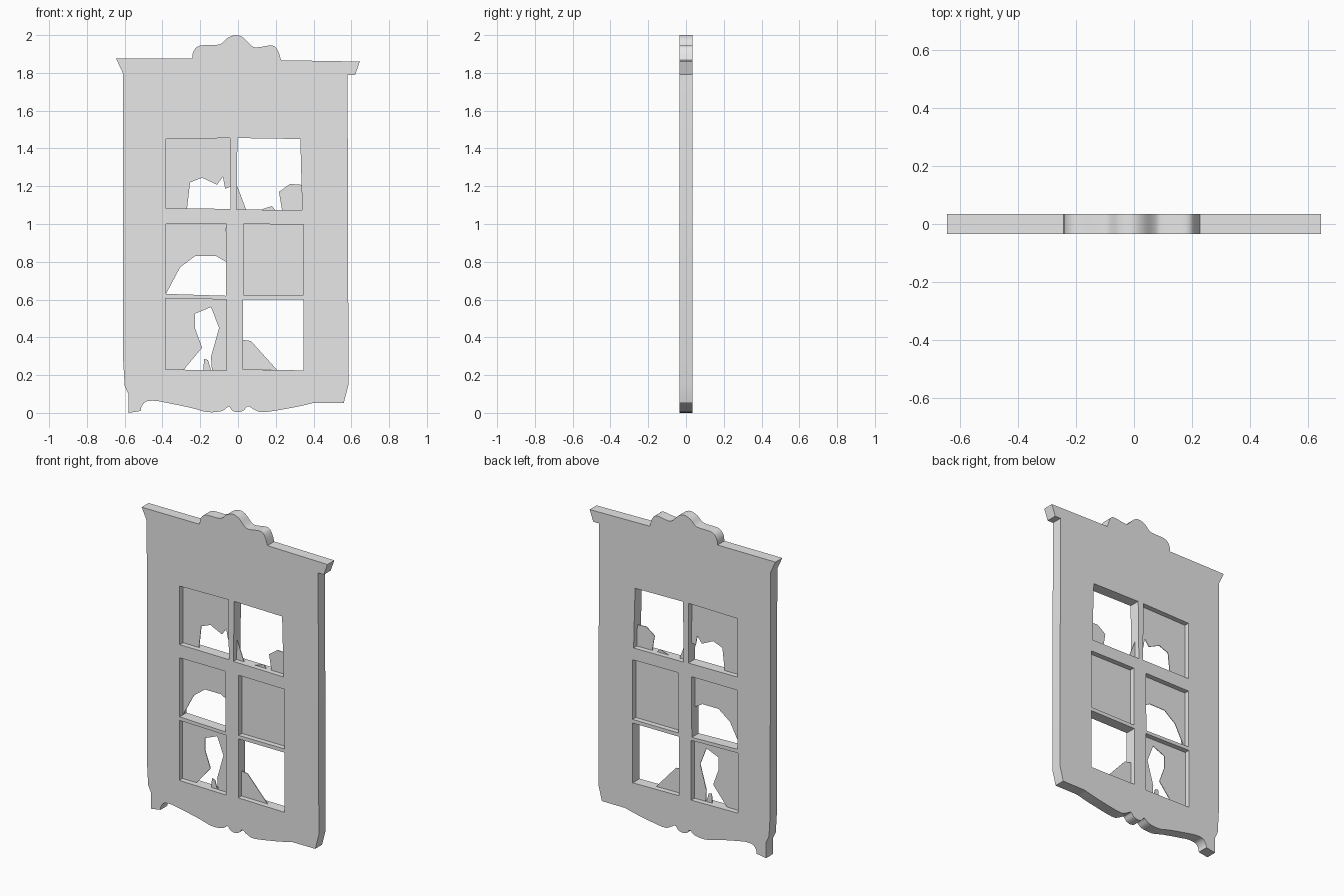
import bpy
import bmesh
import math
from mathutils import Matrix, Vector

default_cube = bpy.data.objects.get("Cube")
if default_cube:
    bpy.data.objects.remove(default_cube, do_unlink=True)

HALF_DEPTH = 0.034
GLASS_HALF_DEPTH = 0.002


def make_material(name, colour):
    material = bpy.data.materials.new(name)
    material.use_nodes = True
    material.diffuse_color = colour
    material.node_tree.nodes["Principled BSDF"].inputs["Base Color"].default_value = colour
    return material


def smooth_path(points, steps=4):
    """Catmull-Rom curve through the points, end points included."""
    pts = [Vector(p) for p in points]
    pts = [pts[0]] + pts + [pts[-1]]
    result = []
    for before, start, end, after in zip(pts, pts[1:], pts[2:], pts[3:]):
        tangent_in = (end - before) / 2
        tangent_out = (after - start) / 2
        for i in range(steps):
            t = i / steps
            ease = t * t * (3 - 2 * t)
            pull_in = t * (1 - t) ** 2
            pull_out = t * t * (t - 1)
            result.append(start.lerp(end, ease) + tangent_in * pull_in + tangent_out * pull_out)
    return result + [pts[-1]]


def make_panel(name, loops, half_depth, material):
    """Upright slab from a filled outline; loops inside the first become openings."""
    curve = bpy.data.curves.new(name + "_profile", "CURVE")
    curve.dimensions = "2D"
    curve.fill_mode = "BOTH"
    curve.extrude = half_depth
    for loop in loops:
        spline = curve.splines.new("POLY")
        spline.points.add(len(loop) - 1)
        for point, (x, z) in zip(spline.points, loop):
            point.co = (x, z, 0, 1)
        spline.use_cyclic_u = True
    source = bpy.data.objects.new(name + "_source", curve)
    bpy.context.collection.objects.link(source)
    bpy.context.view_layer.update()
    evaluated = source.evaluated_get(bpy.context.evaluated_depsgraph_get())
    mesh = bpy.data.meshes.new_from_object(evaluated)
    bpy.data.objects.remove(source, do_unlink=True)

    # Weld caps to sides and stand the slab up
    bm = bmesh.new()
    bm.from_mesh(mesh)
    bmesh.ops.remove_doubles(bm, verts=bm.verts, dist=0.0001)
    bmesh.ops.recalc_face_normals(bm, faces=bm.faces)
    bm.transform(Matrix.Rotation(math.pi / 2, 4, "X"))
    bm.to_mesh(mesh)
    bm.free()
    mesh.name = name
    mesh.materials.clear()
    mesh.materials.append(material)
    panel = bpy.data.objects.new(name, mesh)
    bpy.context.collection.objects.link(panel)
    bpy.ops.object.select_all(action="DESELECT")
    panel.select_set(True)
    bpy.context.view_layer.objects.active = panel
    bpy.ops.object.shade_smooth_by_angle(angle=math.radians(30))
    return panel


grey = make_material("plain grey", (0.8, 0.8, 0.8, 1))

# Scalloped crest, left to right
crest = smooth_path([
    (-.243, 1.875), (-.235, 1.915), (-.2, 1.945), (-.1, 1.95), (-.055, 1.985), (-.01, 2),
    (.03, 1.985), (.07, 1.945), (.1, 1.935), (.18, 1.945), (.21, 1.92), (.228, 1.867)])

# Right cornice end and side
right_side = [(.645, 1.86), (.62, 1.79), (.58, 1.79), (.585, .15), (.56, .053)]

# Wavy apron along the bottom, right to left
apron = smooth_path([
    (.4, .053), (.3, .03), (.14, .004), (.09, .015), (.053, .035), (.03, .013),
    (0, .004), (-.03, .012), (-.05, .033), (-.085, .01), (-.16, .004), (-.25, .027),
    (-.385, .055), (-.44, .064), (-.487, .06), (-.51, .035), (-.515, .01)])

# Left foot, side and cornice end
left_side = [(-.58, 0), (-.58, .1), (-.6, .143), (-.608, .28), (-.61, 1.8), (-.645, 1.875)]

# Window openings, each from top left clockwise
openings = {
    "top_right": [(-.381, 1.45), (-.042, 1.455), (-.04, 1.08), (-.381, 1.083)],
    "top_left": [(-.003, 1.455), (.33, 1.45), (.34, 1.073), (-.008, 1.077)],
    "middle_right": [(-.381, 1), (-.062, 1), (-.064, .62), (-.381, .63)],
    "middle_left": [(.029, 1), (.346, .997), (.346, .623), (.029, .623)],
    "bottom_right": [(-.384, .607), (-.06, .6), (-.06, .225), (-.384, .23)],
    "bottom_left": [(.026, .6), (.346, .6), (.346, .225), (.026, .23)],
}

outline = crest + right_side + apron + left_side
make_panel("window_wall", [outline] + list(openings.values()), HALF_DEPTH, grey)

# Broken panes: the jagged edge runs between kept corners of the opening
top = openings["top_right"]
middle = openings["middle_right"]
bottom = openings["bottom_right"]
glass = {
    "top_right_pane": top[:2] + [
        (-.04, 1.197), (-.068, 1.187), (-.08, 1.25), (-.111, 1.208),
        (-.19, 1.245), (-.254, 1.22), (-.27, 1.08)] + top[3:],
    "middle_right_pane": middle[:2] + [
        (-.064, .8), (-.116, .83), (-.228, .83), (-.307, .77)] + middle[3:],
    "middle_left_pane": openings["middle_left"],
    "bottom_right_pane": bottom[:3] + [
        (-.138, .226), (-.143, .297), (-.1, .45), (-.143, .56), (-.228, .525),
        (-.228, .45), (-.19, .345), (-.286, .23)] + bottom[3:],
    # Loose shards left in the empty openings
    "top_inner_shard": [(-.008, 1.21), (.043, 1.076), (-.008, 1.077)],
    "top_small_shard": [(.117, 1.075), (.18, 1.095), (.196, 1.075)],
    "top_outer_shard": [(.233, 1.073), (.217, 1.17), (.275, 1.212), (.34, 1.207), (.34, 1.073)],
    "bottom_small_shard": [(-.183, .227), (-.18, .285), (-.159, .28), (-.143, .226)],
    "bottom_corner_shard": [(.026, .387), (.069, .38), (.206, .228), (.026, .23)],
}
for name, loop in glass.items():
    make_panel(name, [loop], GLASS_HALF_DEPTH, grey)
